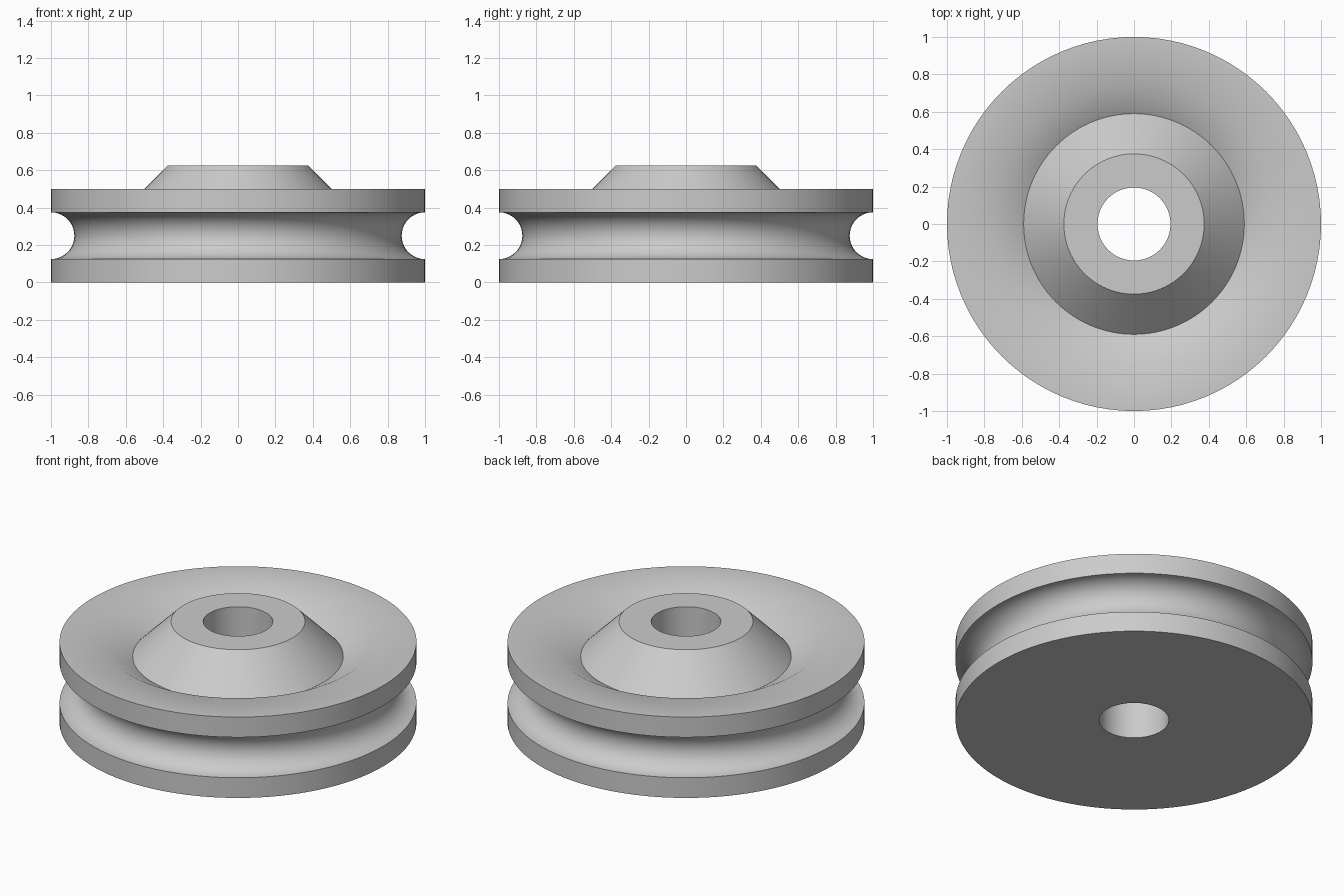
import bpy
import bmesh
from math import cos, sin, pi, radians
from mathutils import Vector

SEGMENTS = 96
GROOVE_STEPS = 20

cube = bpy.data.objects.get("Cube")
if cube:
    bpy.data.objects.remove(cube, do_unlink=True)

# One plain grey metal
grey = bpy.data.materials.new("grey metal")
grey.use_nodes = True
colour = (0.6, 0.6, 0.6, 1)
grey.diffuse_color = colour
grey.node_tree.nodes["Principled BSDF"].inputs["Base Color"].default_value = colour


def lathe(name, profile, material):
    """Spin a closed (radius, height) profile around the z axis."""
    bm = bmesh.new()
    verts = [bm.verts.new((r, 0, z)) for r, z in profile]
    edges = [bm.edges.new((a, b)) for a, b in zip(verts, verts[1:] + verts[:1])]
    bmesh.ops.spin(bm, geom=verts + edges, cent=Vector(), axis=Vector((0, 0, 1)),
                   angle=2 * pi, steps=SEGMENTS, use_merge=True)
    bmesh.ops.remove_doubles(bm, verts=bm.verts, dist=1e-5)
    bmesh.ops.recalc_face_normals(bm, faces=bm.faces)
    mesh = bpy.data.meshes.new(name)
    bm.to_mesh(mesh)
    bm.free()
    mesh.materials.append(material)
    obj = bpy.data.objects.new(name, mesh)
    bpy.context.collection.objects.link(obj)
    return obj


# Half-round rope groove in the rim, from the lower lip to the upper lip
groove = [(1 - 0.125 * cos(t), 0.25 + 0.125 * sin(t))
          for t in (-pi / 2 + pi * i / GROOVE_STEPS for i in range(GROOVE_STEPS + 1))]

base = [(0.195, 0), (1, 0)]                  # flat underside with the bore
rim_top = [(1, 0.5), (0.75, 0.5)]            # flat upper flange
dish = [(0.59, 0.41)]                        # shallow recess around the hub
hub = [(0.375, 0.625), (0.195, 0.625)]       # conical hub and its flat top

wheel = lathe("pulley_wheel", base + groove + rim_top + dish + hub, grey)

# Smooth the round surfaces and keep the machined edges crisp
bpy.ops.object.select_all(action='DESELECT')
wheel.select_set(True)
bpy.context.view_layer.objects.active = wheel
bpy.ops.object.shade_smooth_by_angle(angle=radians(30))
